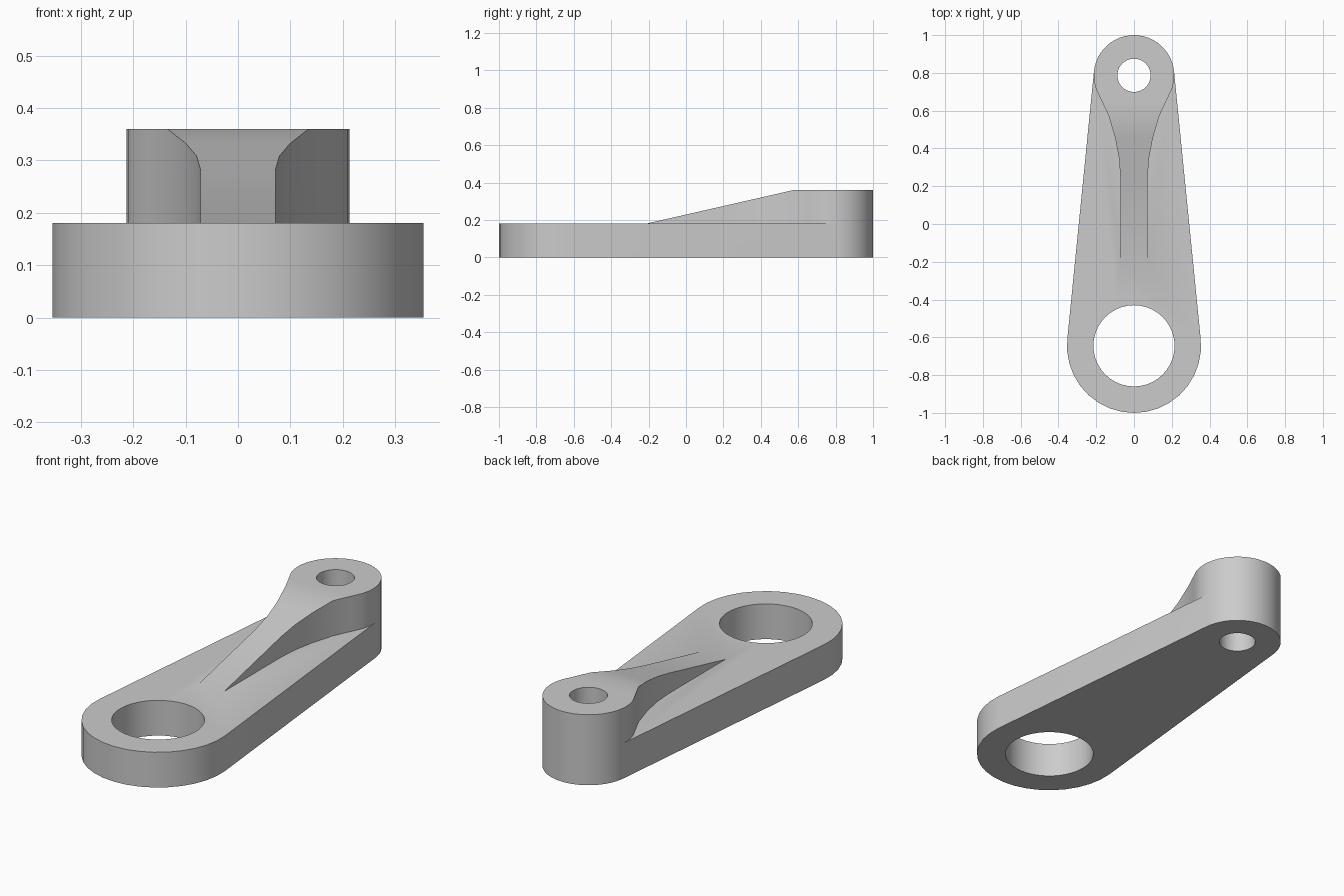
import bpy, bmesh
from math import sin, cos, asin, pi
from mathutils import Vector

cube = bpy.data.objects.get("Cube")
if cube:
    bpy.data.objects.remove(cube, do_unlink=True)

# Main dimensions
BIG_Y, BIG_R, BIG_HOLE = -0.645, 0.355, 0.215
SMALL_Y, SMALL_R, SMALL_HOLE = 0.787, 0.213, 0.088
PLATE_H, TOP_H = 0.18, 0.36
SLOPE_START, SLOPE_END = -0.215, 0.575

grey = bpy.data.materials.new("light grey metal")
grey.use_nodes = True
colour = (0.6, 0.6, 0.6, 1)
grey.diffuse_color = colour
grey.node_tree.nodes["Principled BSDF"].inputs["Base Color"].default_value = colour


def arc(cy, r, start, end, steps):
    """Points along an arc centred on x = 0."""
    angles = [start + (end - start) * i / steps for i in range(steps + 1)]
    return [(r * cos(a), cy + r * sin(a)) for a in angles]


def prism(name, outline, low, high, cut=None):
    """Extrude an outline; optionally trim everything above a plane."""
    bm = bmesh.new()
    face = bm.faces.new([bm.verts.new((x, y, low)) for x, y in outline])
    out = bmesh.ops.extrude_face_region(bm, geom=[face])
    tops = [v for v in out["geom"] if isinstance(v, bmesh.types.BMVert)]
    bmesh.ops.translate(bm, verts=tops, vec=(0, 0, high - low))
    if cut:
        res = bmesh.ops.bisect_plane(
            bm, geom=bm.verts[:] + bm.edges[:] + bm.faces[:], dist=1e-6,
            plane_co=cut[0], plane_no=cut[1], clear_outer=True)
        edges = [e for e in bm.edges if e.is_boundary]
        bmesh.ops.holes_fill(bm, edges=edges, sides=0)
    bmesh.ops.recalc_face_normals(bm, faces=bm.faces)
    mesh = bpy.data.meshes.new(name)
    bm.to_mesh(mesh)
    bm.free()
    mesh.materials.append(grey)
    ob = bpy.data.objects.new(name, mesh)
    bpy.context.collection.objects.link(ob)
    return ob


def combine(target, tool, operation):
    """Apply a boolean and discard the tool."""
    mod = target.modifiers.new(operation.lower(), "BOOLEAN")
    mod.operation, mod.solver, mod.object = operation, "EXACT", tool
    bpy.context.view_layer.objects.active = target
    bpy.ops.object.modifier_apply(modifier=mod.name)
    bpy.data.objects.remove(tool, do_unlink=True)


# Tapered plate: two arcs joined by tangent lines
tangent = asin((BIG_R - SMALL_R) / (SMALL_Y - BIG_Y))
small_arc = arc(SMALL_Y, SMALL_R, tangent, pi - tangent, 24)
big_arc = arc(BIG_Y, BIG_R, pi - tangent, 2 * pi + tangent, 18)
arm = prism("lever_arm", small_arc + big_arc, 0, PLATE_H)

# Raised boss flowing into a narrow rib with a sloping top
flare = [(0.072, -0.3), (0.072, 0.24), (0.079, 0.347), (0.1, 0.456),
         (0.135, 0.575), (0.175, 0.66), (0.201, 0.715), (0.21, 0.75),
         (0.213, 0.787)]
mirrored = [(-x, y) for x, y in reversed(flare)]
slope_normal = Vector((0, PLATE_H - TOP_H, SLOPE_END - SLOPE_START)).normalized()
rib = prism("boss_and_rib", flare + small_arc + mirrored, PLATE_H / 2, TOP_H,
            ((0, SLOPE_START, PLATE_H), slope_normal))
combine(arm, rib, "UNION")

# Through holes
for name, y, r in (("large_bore", BIG_Y, BIG_HOLE), ("small_bore", SMALL_Y, SMALL_HOLE)):
    bore = prism(name, arc(y, r, 0, 2 * pi, 40)[:-1], -0.1, TOP_H + 0.1)
    combine(arm, bore, "DIFFERENCE")

# Smooth round walls, crisp rims
bpy.ops.object.select_all(action="DESELECT")
arm.select_set(True)
bpy.context.view_layer.objects.active = arm
bpy.ops.object.shade_smooth_by_angle(angle=pi / 6)
